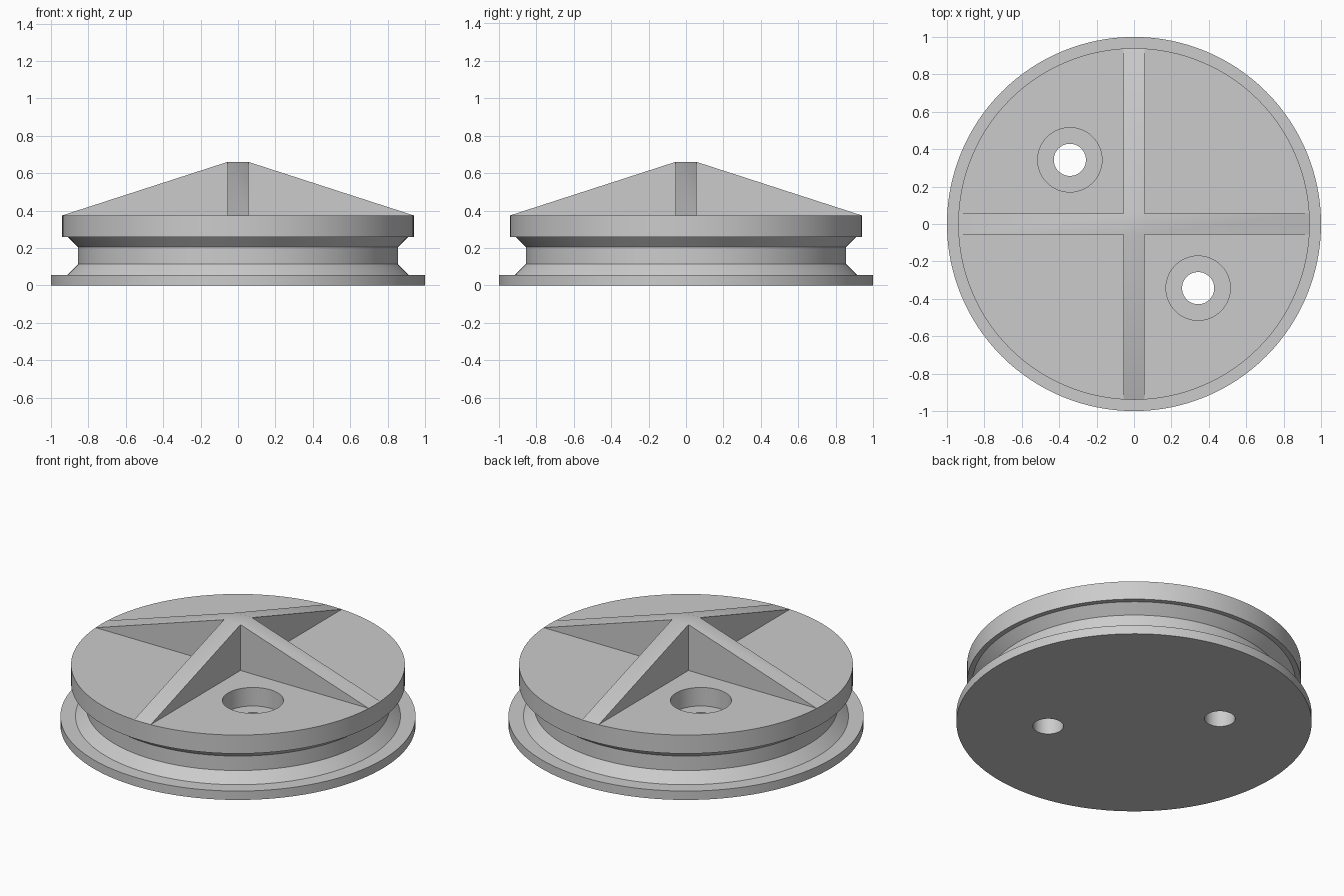
import bpy
import bmesh
from math import cos, sin, pi, radians
from mathutils import Matrix

if "Cube" in bpy.data.objects:
    bpy.data.objects.remove(bpy.data.objects["Cube"])

GREY = (0.6, 0.6, 0.6, 1.0)
grey = bpy.data.materials.new("light_grey")
grey.use_nodes = True
grey.diffuse_color = GREY
grey.node_tree.nodes["Principled BSDF"].inputs["Base Color"].default_value = GREY


def finish(name, bm):
    bmesh.ops.recalc_face_normals(bm, faces=bm.faces)
    mesh = bpy.data.meshes.new(name)
    bm.to_mesh(mesh)
    bm.free()
    mesh.materials.append(grey)
    obj = bpy.data.objects.new(name, mesh)
    bpy.context.collection.objects.link(obj)
    return obj


def select_only(obj):
    bpy.ops.object.select_all(action='DESELECT')
    obj.select_set(True)
    bpy.context.view_layer.objects.active = obj


def lathe(name, profile, steps, x=0, y=0):
    """Turn (radius, height) points about a vertical axis, with flat end caps."""
    bm = bmesh.new()
    angles = [2 * pi * i / steps for i in range(steps)]
    rings = [[bm.verts.new((x + r * cos(a), y + r * sin(a), z)) for a in angles]
             for r, z in profile]
    for low, high in zip(rings, rings[1:]):
        for i in range(steps):
            j = (i + 1) % steps
            bm.faces.new((low[i], low[j], high[j], high[i]))
    bm.faces.new(rings[0])
    bm.faces.new(rings[-1])
    return finish(name, bm)


# Plug body: base flange, waisted groove and upper band
TOP, STEP, RIM = 0.375, 0.26, 0.94
body = lathe("plug_body", [(1, 0), (1, 0.055), (0.915, 0.055), (0.855, 0.115),
                           (0.855, 0.205), (0.91, STEP), (RIM, STEP), (RIM, TOP)], 128)

# Two counterbored screw holes on a diagonal
for side in (-1, 1):
    cutter = lathe("hole_cutter", [(0.086, -0.1), (0.086, STEP), (0.172, STEP), (0.172, 0.5)],
                   64, side * 0.343, -side * 0.343)
    cutter.hide_render = True
    cut = body.modifiers.new("screw_hole", 'BOOLEAN')
    cut.operation = 'DIFFERENCE'
    cut.solver = 'EXACT'
    cut.object = cutter
    select_only(body)
    bpy.ops.object.modifier_apply(modifier=cut.name)
    bpy.data.objects.remove(cutter)

select_only(body)
bpy.ops.object.shade_smooth_by_angle(angle=radians(30))

# Crossed ribs sloping from a flat centre to the rim
HALF, PEAK, END = 0.057, 0.66, 0.938
bm = bmesh.new()
bm.faces.new([bm.verts.new((sx * HALF, sy * HALF, PEAK))
              for sx, sy in ((-1, -1), (1, -1), (1, 1), (-1, 1))])
for quarter in range(4):
    turn = Matrix.Rotation(quarter * pi / 2, 3, 'Z')
    peak, foot, end = [[bm.verts.new(turn @ Matrix.Identity(3) @ bm_point)
                        for bm_point in (Matrix(((x, -HALF, z), (x, HALF, z), (0, 0, 0))).row[0],
                                         Matrix(((x, -HALF, z), (x, HALF, z), (0, 0, 0))).row[1])]
                       for x, z in ((HALF, PEAK), (HALF, TOP), (END, TOP))]
    bm.faces.new((peak[0], end[0], end[1], peak[1]))
    for k in (0, 1):
        bm.faces.new((peak[k], foot[k], end[k]))
bmesh.ops.remove_doubles(bm, verts=bm.verts, dist=0.0001)
ribs = finish("cross_ribs", bm)
# Make sure the open shell faces outwards
if max(ribs.data.polygons, key=lambda p: p.center.z).normal.z < 0:
    ribs.data.flip_normals()
select_only(ribs)
bpy.ops.object.shade_smooth_by_angle(angle=radians(30))
